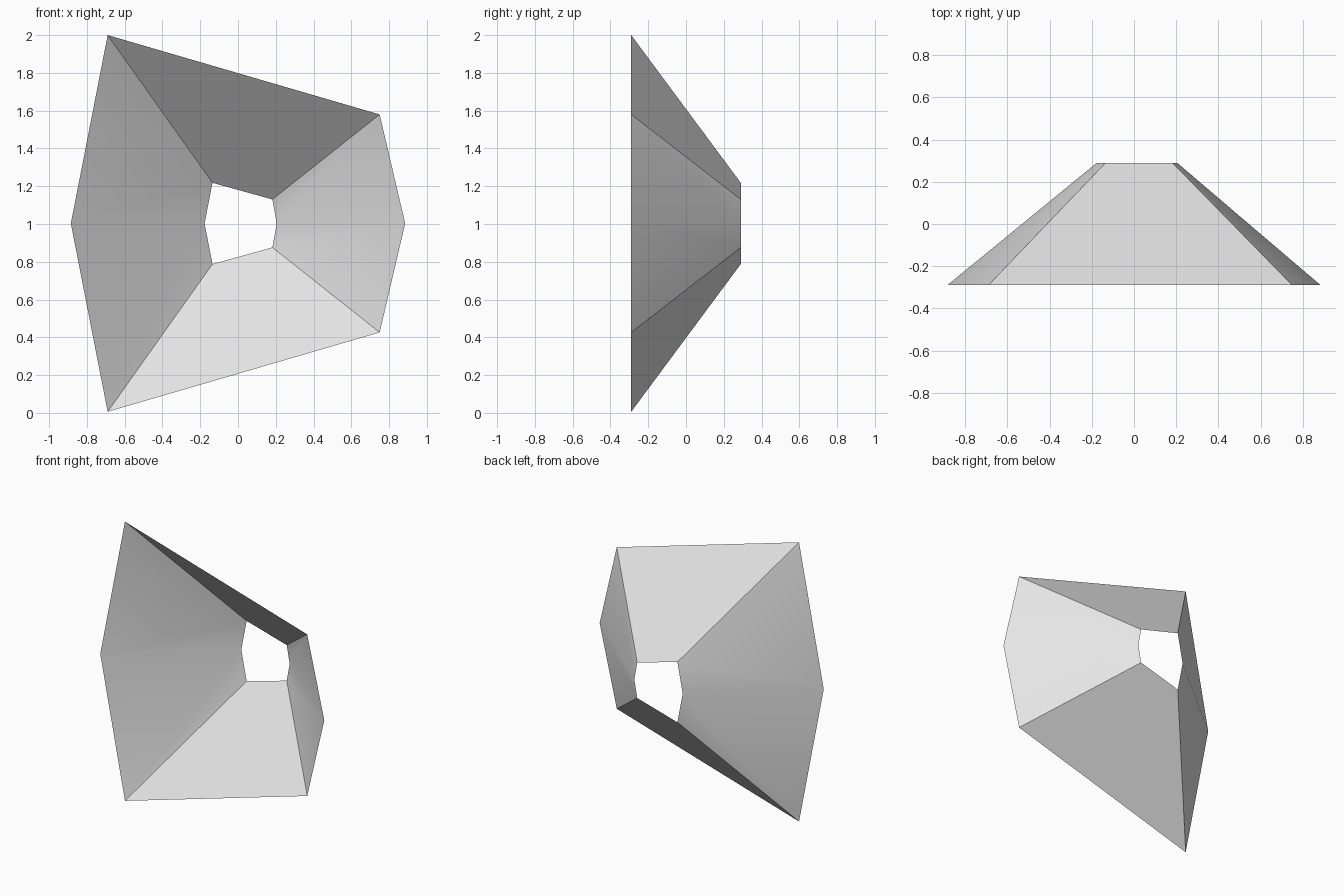
import bpy
import bmesh

cube = bpy.data.objects.get("Cube")
if cube:
    bpy.data.objects.remove(cube, do_unlink=True)

# Plain grey sheet
grey = bpy.data.materials.new("light_grey")
grey.use_nodes = True
colour = (0.8, 0.8, 0.8, 1)
grey.diffuse_color = colour
grey.node_tree.nodes["Principled BSDF"].inputs["Base Color"].default_value = colour

MID_Z = 1.003


def add_ring(bm, y, left, upper_left, upper_right, right):
    """Six-sided outline, symmetric above and below the middle height."""
    upper = [left, upper_left, upper_right, right]
    lower = [(x, -h) for x, h in (upper_right, upper_left)]
    return [bm.verts.new((x, y, MID_Z + h)) for x, h in upper + lower]


# Open tapered shroud: wide mouth in front, small opening at the back
bm = bmesh.new()
mouth = add_ring(bm, -0.29, (-0.885, 0), (-0.69, 0.997), (0.75, 0.577), (0.885, 0))
throat = add_ring(bm, 0.29, (-0.177, 0), (-0.135, 0.215), (0.182, 0.127), (0.205, 0))
for i in range(len(mouth)):
    j = (i + 1) % len(mouth)
    # Wound so that the faces point outward
    bm.faces.new((mouth[i], throat[i], throat[j], mouth[j]))

mesh = bpy.data.meshes.new("tapered_shroud")
bm.to_mesh(mesh)
bm.free()
mesh.materials.append(grey)
shroud = bpy.data.objects.new("tapered_shroud", mesh)
bpy.context.collection.objects.link(shroud)

# Soft side folds, crisp corners
bpy.ops.object.select_all(action="DESELECT")
shroud.select_set(True)
bpy.context.view_layer.objects.active = shroud
bpy.ops.object.shade_smooth_by_angle()
